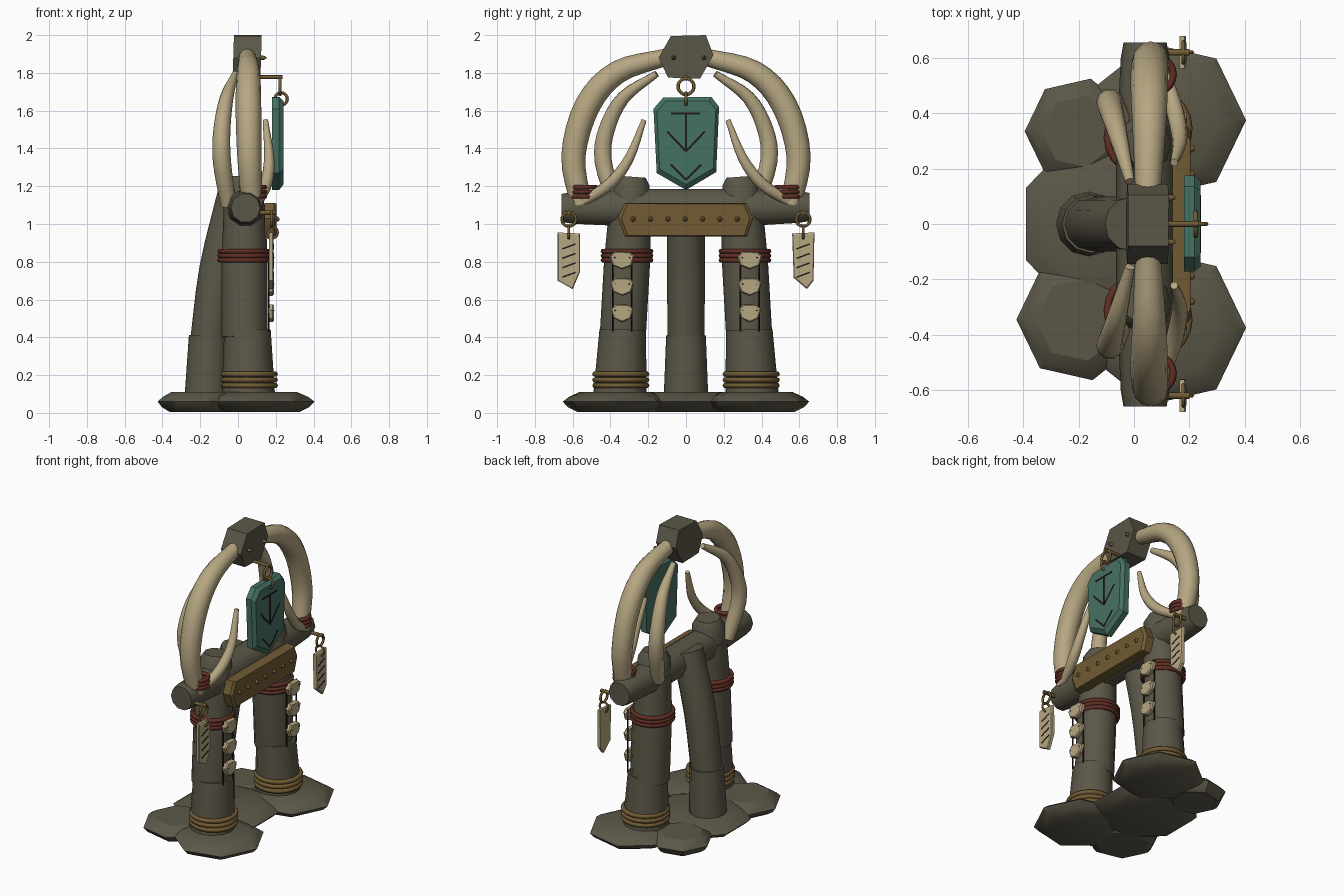
import bpy, bmesh, math
from mathutils import Vector, Matrix

if "Cube" in bpy.data.objects:
    bpy.data.objects.remove(bpy.data.objects["Cube"])


def material(name, rgb):
    m = bpy.data.materials.new(name)
    m.use_nodes = True
    m.diffuse_color = (*rgb, 1)
    bsdf = m.node_tree.nodes["Principled BSDF"]
    bsdf.inputs["Base Color"].default_value = (*rgb, 1)
    bsdf.inputs["Roughness"].default_value = 0.8
    return m


STONE = material("weathered stone", (0.105, 0.095, 0.064))
BONE = material("aged ivory", (0.47, 0.385, 0.225))
TEAL = material("teal jade", (0.062, 0.165, 0.125))
BRASS = material("old brass", (0.165, 0.105, 0.034))
RED = material("red cord", (0.12, 0.028, 0.018))
DARK = material("dark carving", (0.014, 0.012, 0.01))


def finish(name, bm, mat, angle=40):
    bmesh.ops.recalc_face_normals(bm, faces=bm.faces)
    me = bpy.data.meshes.new(name)
    bm.to_mesh(me)
    bm.free()
    me.materials.append(mat)
    ob = bpy.data.objects.new(name, me)
    bpy.context.collection.objects.link(ob)
    bpy.ops.object.select_all(action='DESELECT')
    ob.select_set(True)
    bpy.context.view_layer.objects.active = ob
    bpy.ops.object.shade_smooth_by_angle(angle=math.radians(angle))
    return ob


def loft(name, rings, mat, closed=False, angle=40):
    """Skin equal-sized rings of points; cap the ends unless closed."""
    bm = bmesh.new()
    rows = [[bm.verts.new(p) for p in ring] for ring in rings]
    n = len(rows[0])
    pairs = list(zip(rows, rows[1:])) + ([(rows[-1], rows[0])] if closed else [])
    for a, b in pairs:
        for i in range(n):
            j = (i + 1) % n
            bm.faces.new((a[i], a[j], b[j], b[i]))
    if not closed:
        bm.faces.new(rows[0])
        bm.faces.new(rows[-1])
    return finish(name, bm, mat, angle)


def circle(center, normal, r, n, turn=0.0):
    q = Vector((0, 0, 1)).rotation_difference(Vector(normal).normalized())
    return [Vector(center) + q @ Vector((r * math.cos(a), r * math.sin(a), 0))
            for a in (turn + math.tau * i / n for i in range(n))]


def tube(name, points, mat, sides=10, steps=1, angle=50):
    """Tapered tube through (x, y, z, radius) points, smoothed by steps."""
    p = [Vector(q) for q in points]
    p = [2 * p[0] - p[1]] + p + [2 * p[-1] - p[-2]]
    path = []
    for a, b, c, d in zip(p, p[1:], p[2:], p[3:]):
        for k in range(steps):
            t = k / steps
            path.append(0.5 * (2 * b + (c - a) * t + (2 * a - 5 * b + 4 * c - d) * t * t
                               + (3 * b - a - 3 * c + d) * t ** 3))
    path.append(p[-2])
    rings = []
    for i, q in enumerate(path):
        tangent = path[min(i + 1, len(path) - 1)] - path[max(i - 1, 0)]
        rings.append(circle(q.xyz, tangent.xyz, q.w, sides))
    return loft(name, rings, mat, angle=angle)


def ring(name, center, normal, R, r, mat, n=20):
    """Torus around the given axis."""
    normal = Vector(normal)
    rings = []
    for p in circle(center, normal, R, n):
        out = (p - Vector(center)).normalized()
        rings.append([p + r * (math.cos(a) * out + math.sin(a) * normal)
                      for a in (math.tau * k / 6 for k in range(6))])
    return loft(name, rings, mat, closed=True, angle=70)


def plate(name, outline, x0, x1, mat, chamfer=0.01, shrink=0.9, tilt=0.0):
    """Upright plate facing +x from a (y, z) outline, with a chamfered front."""
    cy = sum(y for y, z in outline) / len(outline)
    cz = sum(z for y, z in outline) / len(outline)
    layers = [(x0, 1), (x1 - chamfer, 1), (x1, shrink)]
    return loft(name, [[(x + tilt * (z - cz), cy + (y - cy) * s, cz + (z - cz) * s)
                        for y, z in outline] for x, s in layers], mat, angle=25)


def groove(name, a, b, x, width=0.008):
    """Thin dark stroke between two (y, z) points on a face at x."""
    d = (Vector(b) - Vector(a)).normalized() * width / 2
    s = Vector((-d.y, d.x))
    plate(name, [tuple(Vector(a) + s), tuple(Vector(a) - s),
                 tuple(Vector(b) - s), tuple(Vector(b) + s)],
          x - 0.004, x + 0.002, DARK, 0.001, 1)


def stud(name, x, y, z, r, mat, depth=0.015):
    tube(name, [(x, y, z, r), (x + depth * 0.6, y, z, r * 0.9), (x + depth, y, z, r * 0.4)], mat, 8)


# Base slabs
def slab(name, x, y, r, n, turn=0.0, stretch=1.0, lift=0.0):
    rings = []
    for z, s in ((0.005, 0.72), (0.03, 0.9), (0.06, 1), (0.085, 0.88), (0.11, 0.68)):
        rings.append([(x + r * s * math.cos(a), y + stretch * r * s * math.sin(a), z + lift)
                      for a in (turn + math.tau * i / n for i in range(n))])
    loft(name, rings, STONE, angle=30)


slab("center_slab", -0.09, 0.0, 0.325, 8, math.pi / 8, 1.05)
slab("back_left_slab", -0.2, 0.335, 0.195, 7, 0.45)
slab("back_right_slab", -0.2, -0.345, 0.225, 7, 0.45)

# Back leg, leaning forward to the beam
tube("back_leg_foot", [(-0.165, 0, 0.08, 0.118), (-0.155, 0, 0.41, 0.105)], STONE, 12)
tube("back_leg", [(-0.155, 0, 0.38, 0.098), (-0.105, 0, 0.76, 0.1), (-0.01, 0, 1.16, 0.098)],
     STONE, 12, 3)

# Cross beam
tube("cross_beam", [(0.04, -0.66, 1.085, 0.078), (0.04, -0.6, 1.085, 0.088),
                    (0.04, -0.25, 1.085, 0.105), (0.04, 0.25, 1.085, 0.105),
                    (0.04, 0.6, 1.09, 0.088), (0.04, 0.655, 1.09, 0.078)], STONE, 10)

for side, s in (("left", 1), ("right", -1)):
    slab(f"{side}_front_slab", 0.12, s * 0.375, 0.285, 7)

    # Front legs
    tube(f"{side}_leg_foot", [(0.055, s * 0.35, 0.08, 0.142), (0.05, s * 0.335, 0.44, 0.123)],
         STONE, 12)
    tube(f"{side}_leg", [(0.035, s * 0.335, 0.4, 0.122), (0.035, s * 0.312, 0.8, 0.122),
                         (0.035, s * 0.295, 1.1, 0.11)], STONE, 12)
    tube(f"{side}_leg_cap", [(0.035, s * 0.295, 1.08, 0.105), (0.035, s * 0.285, 1.2, 0.14),
                             (0.035, s * 0.285, 1.24, 0.125), (0.035, s * 0.285, 1.255, 0.085)][:1]
         + [(0.035, s * 0.288, 1.21, 0.1), (0.035, s * 0.285, 1.25, 0.075)], STONE, 10)

    # Bands around legs and tusk roots
    for i in range(3):
        ring(f"{side}_foot_band", (0.06, s * 0.345, 0.145 + 0.03 * i), (0, 0, 1),
             0.137, 0.015, BRASS)
        ring(f"{side}_leg_band", (0.03, s * 0.312, 0.808 + 0.024 * i), (0, 0, 1),
             0.126, 0.014, RED)
        ring(f"{side}_tusk_band", (0.08, s * 0.54, 1.145 + 0.025 * i), (0, 0, 1),
             0.062, 0.013, RED)

    # Three tusks per side
    tube(f"{side}_large_tusk", [(0.075, s * 0.555, 1.1, 0.056), (0.06, s * 0.596, 1.36, 0.064),
                                (0.055, s * 0.52, 1.63, 0.068), (0.055, s * 0.36, 1.805, 0.061),
                                (0.05, s * 0.1, 1.885, 0.045)], BONE, 12, 4)
    tube(f"{side}_back_tusk", [(-0.05, s * 0.37, 1.1, 0.042), (-0.085, s * 0.438, 1.33, 0.048),
                               (-0.085, s * 0.42, 1.5, 0.045), (-0.06, s * 0.33, 1.67, 0.036),
                               (-0.015, s * 0.155, 1.795, 0.018)], BONE, 10, 4)
    tube(f"{side}_small_tusk", [(0.11, s * 0.54, 1.12, 0.025), (0.15, s * 0.4, 1.215, 0.032),
                                (0.165, s * 0.3, 1.35, 0.027), (0.145, s * 0.222, 1.55, 0.014)],
         BONE, 10, 4)

    # Bone scales laced on the front of each leg
    c = s * 0.338
    for k in (-0.05, 0.05):
        tube(f"{side}_lace", [(0.163, c + k, 0.43, 0.005), (0.163, c + k, 0.85, 0.005)], DARK, 6)
    for i in range(3):
        w, z = 0.066 - 0.003 * i, 0.81 - 0.14 * i
        plate(f"{side}_bone_scale", [(c - w, z + 0.015), (c - w * 0.6, z + 0.045),
                                     (c + w * 0.6, z + 0.042), (c + w, z + 0.02),
                                     (c + w * 0.75, z - 0.03), (c, z - 0.05),
                                     (c - w * 0.75, z - 0.03)], 0.162, 0.19, BONE, 0.008, 0.88)
        for k in (-0.6, 0.6):
            stud(f"{side}_scale_knot", 0.182, c + k * w, z + 0.012, 0.006, DARK, 0.01)

    # Tags hung from the beam ends
    c = s * 0.62
    tube(f"{side}_tag_peg", [(0.09, c, 1.06, 0.012), (0.2, c, 1.06, 0.012)], BRASS, 8)
    ring(f"{side}_tag_ring", (0.178, c, 1.025), (1, 0, 0), 0.037, 0.008, BRASS)
    ring(f"{side}_tag_link", (0.178, c, 0.955), (0, 1, 0), 0.032, 0.007, BRASS, 14)
    plate(f"{side}_bone_tag", [(c - 0.06, 0.955), (c + 0.058, 0.95), (c + 0.06, 0.75),
                               (c + 0.02, 0.655), (c - 0.06, 0.7)][::1] if s < 0 else
          [(c - 0.058, 0.95), (c + 0.06, 0.955), (c + 0.055, 0.7), (c + 0.02, 0.655),
           (c - 0.05, 0.715)], 0.165, 0.188, BONE, 0.005, 0.94)
    for i in range(4):
        z = 0.88 - 0.05 * i
        groove(f"{side}_tag_notch", (c - 0.035, z - 0.012), (c + 0.035, z + 0.014), 0.188)

# Capstone: slightly turned hexagonal block with two pegs
cap = [(-0.08, 1.995), (0.105, 2.0), (0.145, 1.895), (0.075, 1.77), (-0.095, 1.775), (-0.145, 1.88)]
loft("capstone", [[(x + 0.03 * (z - 1.88), y, z) for y, z in cap] for x in (-0.025, 0.122)],
     STONE, angle=20)
for y in (-0.065, 0.095):
    stud("capstone_peg", 0.115, y, 1.88, 0.012, BRASS, 0.035)

# Hanger and pendant
tube("hanger_rod", [(0.08, 0, 1.778, 0.01), (0.235, 0, 1.778, 0.01)], BRASS, 8)
ring("hanger_ring", (0.223, 0, 1.728), (1, 0, 0), 0.042, 0.009, BRASS)
ring("pendant_link", (0.228, 0, 1.662), (0, 1, 0), 0.033, 0.008, BRASS, 16)
plate("pendant", [(-0.172, 1.61), (-0.12, 1.67), (0.135, 1.672), (0.175, 1.62), (0.16, 1.275),
                  (0.0, 1.18), (-0.155, 1.27)], 0.18, 0.24, TEAL, 0.022, 0.9)
for a, b in (((-0.08, 1.585), (0.075, 1.585)), ((0, 1.585), (0, 1.385)),
             ((-0.1, 1.49), (0, 1.385)), ((0.1, 1.49), (0, 1.385)),
             ((-0.08, 1.315), (0, 1.235)), ((0.08, 1.315), (0, 1.235))):
    groove("pendant_carving", a, b, 0.24, 0.011)

# Riveted brass plate on the beam
plate("beam_plate", [(-0.36, 1.03), (-0.325, 1.112), (0.32, 1.11), (0.355, 1.03), (0.325, 0.935),
                     (-0.325, 0.935)], 0.14, 0.205, BRASS, 0.014, 0.95)
for i in range(7):
    stud("plate_rivet", 0.2, -0.28 + 0.092 * i, 1.026, 0.014, BRASS, 0.02)
